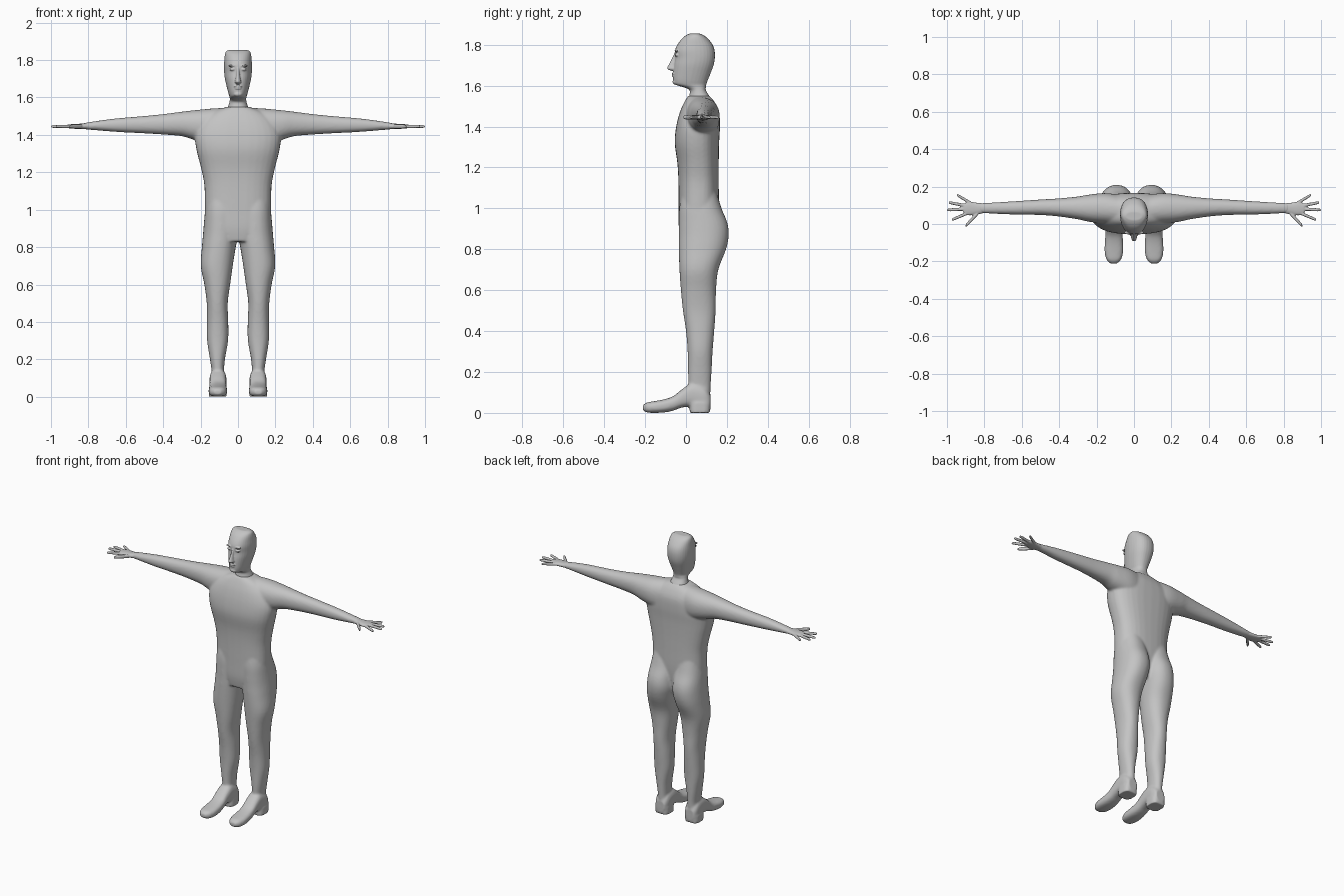
import bpy, bmesh, math
from mathutils import Matrix, Vector

skin = bpy.data.materials.new("plain grey")
skin.diffuse_color = (0.55, 0.55, 0.55, 1)


def spline(keys, steps=4):
    """Catmull-Rom interpolation through the key sections."""
    out = []
    for i in range(len(keys) - 1):
        p = [keys[max(0, min(len(keys) - 1, i + k))] for k in (-1, 0, 1, 2)]
        for s in range(steps):
            t = s / steps
            out.append([b + 0.5 * t * (c - a + t * (2*a - 5*b + 4*c - d + t * (3*(b - c) + d - a)))
                        for a, b, c, d in zip(*p)])
    return out + [list(keys[-1])]


def loft(bm, axis, keys, side=1, power=0.9, taper=0.0, n=32):
    """Sections (t, a0, a1, b0, b1) along an axis; a and b are the other two axes in order."""
    rings = []
    for t, a0, a1, b0, b1 in spline(keys):
        ring = []
        for k in range(n):
            w = 2 * math.pi * k / n
            c = math.copysign(abs(math.cos(w)) ** power, math.cos(w))
            s = math.copysign(abs(math.sin(w)) ** power, math.sin(w))
            c *= 1 - taper * max(0, -s)
            a = (a0 + a1) / 2 + (a1 - a0) / 2 * c
            b = (b0 + b1) / 2 + (b1 - b0) / 2 * s
            x, y, z = {'x': (t, a, b), 'y': (a, t, b), 'z': (a, b, t)}[axis]
            ring.append(bm.verts.new((x * side, y, z)))
        rings.append(ring)
    for r, q in zip(rings, rings[1:]):
        for k in range(n):
            bm.faces.new((r[k], r[(k + 1) % n], q[(k + 1) % n], q[k]))
    bm.faces.new(rings[0])
    bm.faces.new(rings[-1])


def ball(bm, loc, size):
    m = Matrix.Translation(loc) @ Matrix.Diagonal((*size, 1))
    bmesh.ops.create_uvsphere(bm, u_segments=20, v_segments=12, radius=1, matrix=m)


def finish(bm, name, voxel, smooth):
    """Fuse overlapping volumes into one smooth skin."""
    bmesh.ops.recalc_face_normals(bm, faces=bm.faces)
    me = bpy.data.meshes.new(name)
    bm.to_mesh(me)
    bm.free()
    me.materials.append(skin)
    for f in me.polygons:
        f.use_smooth = True
    ob = bpy.data.objects.new(name, me)
    bpy.context.collection.objects.link(ob)
    r = ob.modifiers.new("fuse", 'REMESH')
    r.mode = 'VOXEL'
    r.voxel_size = voxel
    r.use_smooth_shade = True
    s = ob.modifiers.new("soften", 'SMOOTH')
    s.factor = 0.5
    s.iterations = smooth


# torso
bm = bmesh.new()
torso = [(0.83, 0.12, -0.025, 0.13), (0.90, 0.170, -0.035, 0.15), (1.0, 0.176, -0.036, 0.16),
         (1.13, 0.180, -0.037, 0.160), (1.22, 0.197, -0.042, 0.160), (1.32, 0.222, -0.055, 0.162),
         (1.40, 0.230, -0.048, 0.166), (1.47, 0.20, -0.03, 0.162), (1.52, 0.14, -0.008, 0.14),
         (1.55, 0.06, 0.01, 0.115)]
loft(bm, 'z', [(z, -w, w, f, b) for z, w, f, b in torso], power=0.8)

for side in (1, -1):
    # leg and buttock
    loft(bm, 'z', [(0.05, 0.07, 0.148, 0.015, 0.118), (0.12, 0.075, 0.140, 0.012, 0.12),
                   (0.2, 0.070, 0.150, 0.010, 0.125), (0.3, 0.053, 0.165, 0.008, 0.13),
                   (0.4, 0.052, 0.166, 0.0, 0.138), (0.5, 0.055, 0.167, -0.015, 0.145),
                   (0.6, 0.042, 0.180, -0.025, 0.147), (0.7, 0.028, 0.199, -0.032, 0.158),
                   (0.8, 0.012, 0.193, -0.035, 0.196), (0.87, 0.0, 0.187, -0.035, 0.209),
                   (0.93, 0.0, 0.182, -0.035, 0.202), (1.0, 0.0, 0.176, -0.033, 0.174),
                   (1.08, 0.01, 0.165, -0.02, 0.15)], side)
    # arm
    loft(bm, 'x', [(0.05, -0.01, 0.15, 1.32, 1.546), (0.15, 0.0, 0.165, 1.35, 1.540),
                   (0.24, 0.012, 0.157, 1.375, 1.531), (0.3, 0.025, 0.147, 1.393, 1.524),
                   (0.4, 0.040, 0.137, 1.402, 1.511), (0.5, 0.048, 0.131, 1.408, 1.501),
                   (0.65, 0.051, 0.121, 1.416, 1.488), (0.75, 0.055, 0.115, 1.424, 1.475),
                   (0.83, 0.059, 0.111, 1.431, 1.462)], side)
    # foot
    loft(bm, 'y', [(0.119, 0.075, 0.140, 0.02, 0.09), (0.09, 0.063, 0.152, 0.012, 0.13),
                   (0.03, 0.062, 0.152, 0.03, 0.145), (-0.02, 0.063, 0.152, 0.026, 0.115),
                   (-0.06, 0.061, 0.153, 0.012, 0.083), (-0.1, 0.058, 0.156, 0.003, 0.068),
                   (-0.15, 0.058, 0.157, 0.0, 0.058), (-0.19, 0.069, 0.147, 0.002, 0.051),
                   (-0.211, 0.09, 0.127, 0.012, 0.038)], side, power=0.75)
    # heel
    loft(bm, 'z', [(0.0, 0.061, 0.156, 0.018, 0.118), (0.05, 0.061, 0.155, 0.018, 0.12)],
         side, power=0.6)
finish(bm, "body", 0.007, 6)

# hands
for side, name in ((1, "left_hand"), (-1, "right_hand")):
    bm = bmesh.new()
    loft(bm, 'x', [(0.80, 0.060, 0.110, 1.430, 1.464), (0.84, 0.050, 0.114, 1.431, 1.460),
                   (0.88, 0.046, 0.119, 1.433, 1.458), (0.91, 0.052, 0.110, 1.436, 1.455)], side)
    # fingers: start x, y, tip x, y, radius
    for x0, y0, x1, y1, r in ((0.835, 0.058, 0.90, -0.010, 0.012), (0.89, 0.058, 0.975, 0.022, 0.009),
                              (0.89, 0.080, 1.0, 0.075, 0.009), (0.89, 0.096, 0.99, 0.115, 0.009),
                              (0.87, 0.110, 0.947, 0.156, 0.009)):
        keys = []
        for t, k in ((0, 1), (0.5, 1), (0.9, 0.85), (1, 0.5)):
            x, y = x0 + (x1 - x0) * t, y0 + (y1 - y0) * t
            keys.append((x, y - r * k, y + r * k, 1.445 - r * k, 1.445 + r * k))
        loft(bm, 'x', keys, side, n=12)
    finish(bm, name, 0.004, 2)

# head and neck
bm = bmesh.new()
head = [(1.50, 0.07, 0.01, 0.14), (1.545, 0.055, 0.015, 0.117), (1.575, 0.046, 0.018, 0.098),
        (1.590, 0.044, -0.005, 0.097), (1.605, 0.046, -0.052, 0.099), (1.625, 0.052, -0.062, 0.106),
        (1.66, 0.061, -0.062, 0.12), (1.70, 0.070, -0.059, 0.135), (1.735, 0.074, -0.053, 0.141),
        (1.77, 0.075, -0.054, 0.140), (1.80, 0.073, -0.042, 0.13), (1.83, 0.070, -0.02, 0.107),
        (1.847, 0.063, 0.002, 0.085), (1.855, 0.045, 0.02, 0.065)]
loft(bm, 'z', [(z, -w, w, f, b) for z, w, f, b in head], power=0.85, taper=0.12)
# nose
loft(bm, 'z', [(1.672, -0.010, 0.010, -0.070, -0.03), (1.682, -0.017, 0.017, -0.092, -0.03),
               (1.70, -0.013, 0.013, -0.086, -0.03), (1.73, -0.009, 0.009, -0.070, -0.03),
               (1.765, -0.008, 0.008, -0.054, -0.03)], n=16)
# lips and chin
ball(bm, (0, -0.060, 1.659), (0.023, 0.010, 0.0055))
ball(bm, (0, -0.059, 1.648), (0.019, 0.010, 0.0055))
ball(bm, (0, -0.050, 1.618), (0.024, 0.016, 0.014))
for s in (1, -1):
    # eye and brow
    ball(bm, (s * 0.029, -0.044, 1.750), (0.016, 0.012, 0.008))
    ball(bm, (s * 0.030, -0.046, 1.770), (0.023, 0.010, 0.006))
finish(bm, "head", 0.0032, 3)
